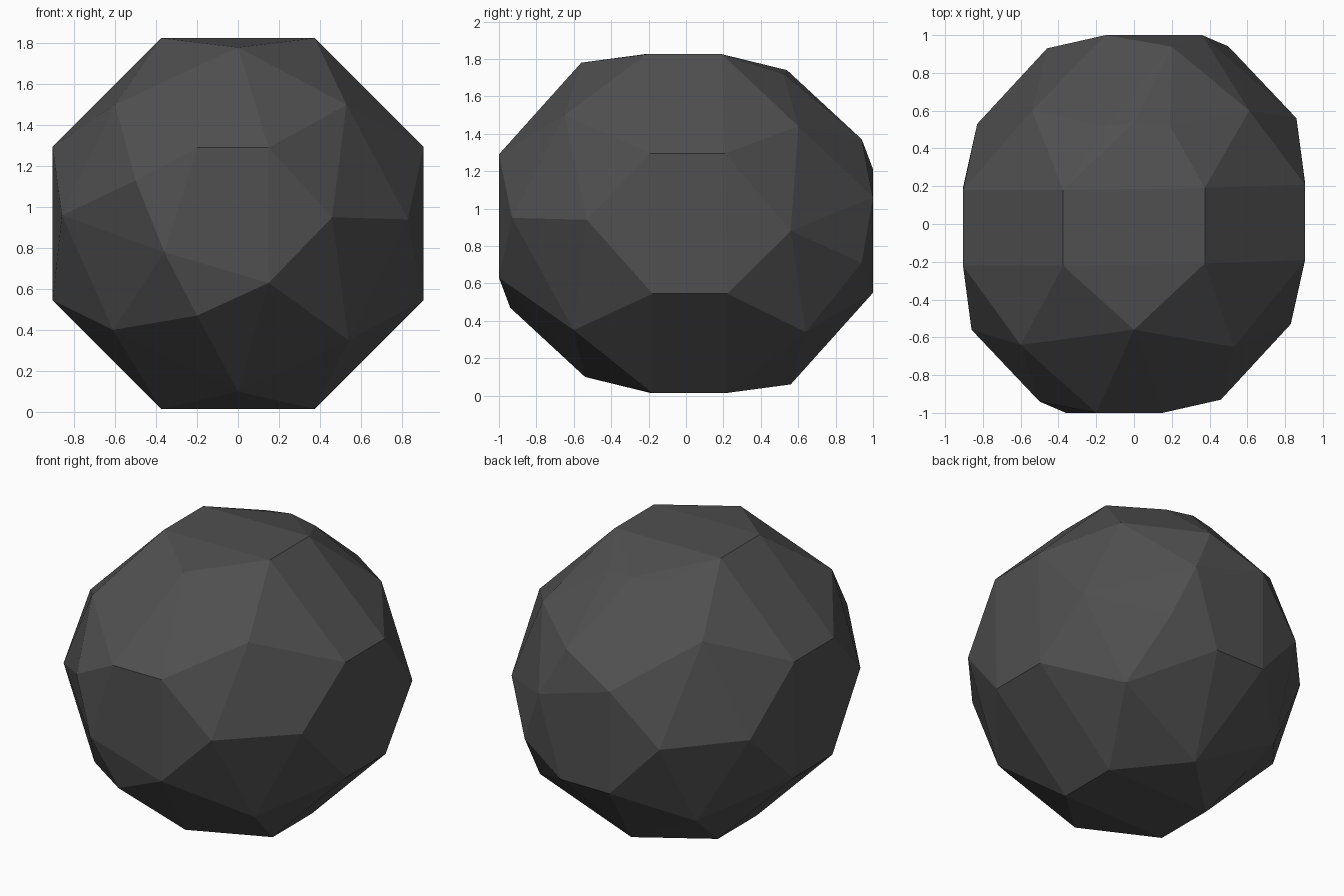
import bpy
import bmesh
import math
from mathutils import Vector

default_cube = bpy.data.objects.get("Cube")
if default_cube:
    bpy.data.objects.remove(default_cube, do_unlink=True)

CENTRE = Vector((0, 0, 0.92))


def flat_material(name, colour):
    material = bpy.data.materials.new(name)
    material.use_nodes = True
    material.diffuse_color = colour
    shader = next(n for n in material.node_tree.nodes if n.type == "BSDF_PRINCIPLED")
    shader.inputs["Base Color"].default_value = colour
    shader.inputs["Roughness"].default_value = 0.9
    return material


def waist_ring(sides, radius, depth, tilt):
    """Slightly tilted ring of corners around the front-to-back axis."""
    corners = []
    for step in range(sides):
        angle = math.tau * (step + 0.5) / sides
        across, up = math.cos(angle), math.sin(angle)
        corners.append(Vector((radius * across, depth + tilt * (across - up), radius * up)))
    return corners


# Irregular corners of the shoulder, measured from the centre
shoulder = [
    (0, -.56, .86), (.53, -.65, .58), (.83, -.53, .02), (.54, -.6, -.57),
    (0, -.54, -.82), (-.61, -.6, -.52), (-.86, -.56, .04), (-.6, -.64, .58),
]

# Corners of the worn front facet
front_facet = [
    (.46, -.93, .03), (.15, -1, .37), (-.2, -1, .37), (-.5, -.94, .21),
    (-.36, -1, -.14), (-.2, -.94, -.45), (.15, -1, -.29),
]

# The back half is the front half reflected through the centre
front_half = waist_ring(8, 0.98, -.2, .016)
front_half += [Vector(corner) for corner in shoulder + front_facet]
back_half = [-corner for corner in front_half]

# Chipped edge at the top of the back
chip = [Vector((-.15, .515, .81)), Vector((.19, .52, .8))]

# Wrap all the corners in a faceted shell
bm = bmesh.new()
for corner in front_half + back_half + chip:
    bm.verts.new(corner + CENTRE)
hull = bmesh.ops.convex_hull(bm, input=bm.verts[:])
spare = {v for v in hull["geom_interior"] + hull["geom_unused"]
         if isinstance(v, bmesh.types.BMVert)}
bmesh.ops.delete(bm, geom=list(spare), context="VERTS")
bmesh.ops.recalc_face_normals(bm, faces=bm.faces[:])

mesh = bpy.data.meshes.new("boulder")
bm.to_mesh(mesh)
bm.free()
mesh.materials.append(flat_material("dark_grey_stone", (0.08, 0.08, 0.08, 1)))
boulder = bpy.data.objects.new("boulder", mesh)
bpy.context.collection.objects.link(boulder)
